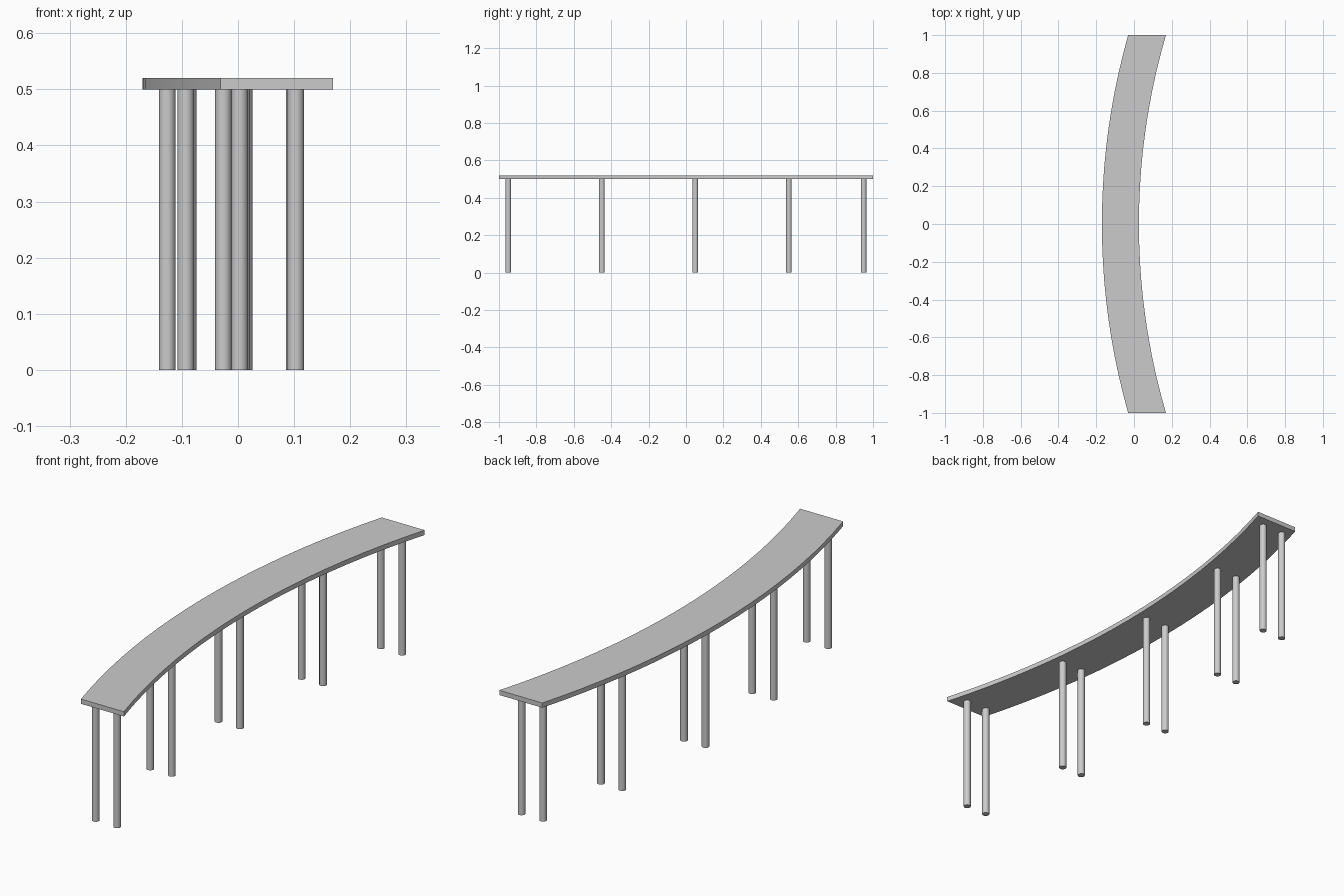
import bpy
import bmesh

# Remove the default cube
cube = bpy.data.objects.get("Cube")
if cube:
    bpy.data.objects.remove(cube, do_unlink=True)

# One plain grey for the whole piece
grey = bpy.data.materials.new("light_grey")
grey.use_nodes = True
COLOUR = (0.6, 0.6, 0.6, 1)
grey.diffuse_color = COLOUR
grey.node_tree.nodes["Principled BSDF"].inputs["Base Color"].default_value = COLOUR

LEG_HEIGHT = 0.5
TOP_THICKNESS = 0.02
SEGMENTS = 20


def arc_x(y, middle, sag):
    """X of a shallow circular arc spanning y = -1 to 1."""
    radius = (1 + sag * sag) / (2 * sag)
    return middle + radius - (radius * radius - y * y) ** 0.5


def add_object(name, bm):
    bmesh.ops.recalc_face_normals(bm, faces=bm.faces)
    mesh = bpy.data.meshes.new(name)
    bm.to_mesh(mesh)
    bm.free()
    mesh.materials.append(grey)
    obj = bpy.data.objects.new(name, mesh)
    bpy.context.collection.objects.link(obj)
    return obj


# Curved top: strips between the outer and inner arcs, extruded upward
bm = bmesh.new()
rows = []
for i in range(SEGMENTS + 1):
    y = 2 * i / SEGMENTS - 1
    rows.append([bm.verts.new((arc_x(y, mid, sag), y, LEG_HEIGHT))
                 for mid, sag in ((-0.17, 0.139), (0.026, 0.143))])
for a, b in zip(rows, rows[1:]):
    bm.faces.new((a[0], a[1], b[1], b[0]))
extruded = bmesh.ops.extrude_face_region(bm, geom=bm.faces[:])["geom"]
bmesh.ops.translate(bm, vec=(0, 0, TOP_THICKNESS),
                    verts=[v for v in extruded if isinstance(v, bmesh.types.BMVert)])
top = add_object("curved_top", bm)

# Five pairs of round legs following the curve
legs = []
for n, (x, y) in enumerate([(0.053, -0.95), (-0.043, -0.45), (-0.076, 0.05),
                            (-0.039, 0.55), (0.05, 0.95)], 1):
    for side, offset in (("right", -0.05), ("left", 0.05)):
        bm = bmesh.new()
        bmesh.ops.create_cone(bm, cap_ends=True, segments=24, radius1=0.0147,
                              radius2=0.0147, depth=LEG_HEIGHT)
        leg = add_object(f"{side}_leg_{n}", bm)
        leg.location = (x + offset, y, LEG_HEIGHT / 2)
        legs.append(leg)

# Smooth the rounded sides and keep the rims sharp
bpy.ops.object.select_all(action="DESELECT")
for obj in legs + [top]:
    obj.select_set(True)
bpy.context.view_layer.objects.active = top
bpy.ops.object.shade_smooth_by_angle(angle=0.6)
